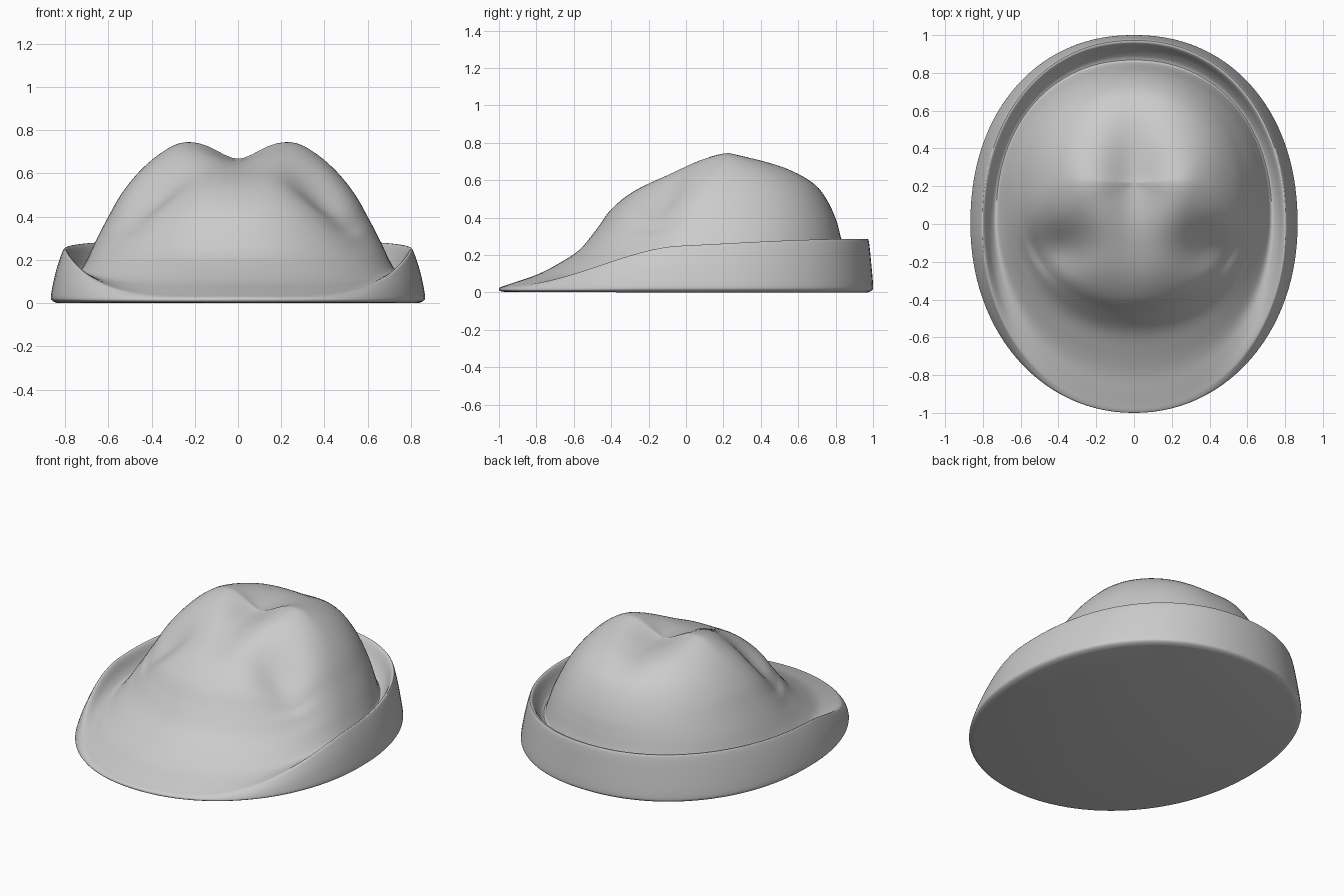
import bpy, bmesh, math

if "Cube" in bpy.data.objects:
    bpy.data.objects.remove(bpy.data.objects["Cube"])

# Profile rings: half width, front y, back y, then height at front, side, back
RINGS = [
    (.835, -.97, .97, .003, .000, .000),
    (.860, -.995, .995, .008, .012, .012),
    (.865, -1.0, 1.0, .016, .040, .040),
    (.842, -.998, .99, .024, .150, .160),
    (.812, -.99, .978, .029, .238, .272),
    (.800, -.98, .966, .033, .250, .286),
    (.786, -.955, .950, .041, .234, .272),
    (.762, -.89, .915, .063, .185, .215),
    (.730, -.79, .868, .098, .155, .175),
    (.700, -.68, .845, .155, .200, .225),
    (.655, -.57, .825, .228, .295, .310),
    (.600, -.48, .800, .338, .400, .400),
    (.540, -.40, .755, .450, .505, .500),
    (.460, -.28, .690, .555, .605, .590),
    (.370, -.13, .580, .645, .685, .665),
    (.270, .00, .460, .710, .742, .712),
    (.140, .11, .340, .742, .758, .740),
    (.000, .22, .220, .755, .755, .755),
]
SEG, STEP = 112, 4


def spline(p0, p1, p2, p3, t):
    return [.5 * (2*b + (c-a)*t + (2*a-5*b+4*c-d)*t*t + (3*b-a-3*c+d)*t**3)
            for a, b, c, d in zip(p0, p1, p2, p3)]


def gauss(x, y, cx, cy, sx, sy):
    return math.exp(-((x-cx)/sx)**2 - ((y-cy)/sy)**2)


def dents(x, y):
    # centre crease and the two front pinches
    d = .087 * gauss(x, y, 0, .2, .14, .36)
    return d + .085 * gauss(abs(x), y, .39, -.13, .16, .13)


def point(row, a):
    xh, yf, yb, zf, zs, zb = row
    c, s = math.cos(a), math.sin(a)
    e = .93 if s > 0 else .97
    cx = math.copysign(abs(c)**e, c)
    cy = math.copysign(abs(s)**e, s)
    w = math.sin(abs(s) * math.pi / 2)
    z = zs + (zb-zs)*w if s > 0 else zs + (zf-zs)*w**1.7
    x, y = xh * cx, (yf+yb)/2 + (yb-yf)/2 * cy
    return x, y, z


rows = []
for i in range(len(RINGS) - 1):
    p = [RINGS[min(max(i+k, 0), len(RINGS)-1)] for k in (-1, 0, 1, 2)]
    for j in range(STEP):
        rows.append((i, spline(*p, j / STEP)))

bm = bmesh.new()
loops = []
for i, row in rows:
    loop = []
    for k in range(SEG):
        x, y, z = point(row, 2 * math.pi * k / SEG)
        if i >= 9:
            z -= dents(x, y) * min(1, (i - 8) / 3)
        loop.append(bm.verts.new((x, y, max(z, 0))))
    loops.append(loop)

# Brim wall, rolled rim, gutter and crown
for lo, hi in zip(loops, loops[1:]):
    for k in range(SEG):
        n = (k + 1) % SEG
        bm.faces.new((lo[k], lo[n], hi[n], hi[k]))

# Crown tip and closed underside
tip = bm.verts.new((0, .22, .755 - dents(0, .22)))
for k in range(SEG):
    bm.faces.new((loops[-1][k], loops[-1][(k + 1) % SEG], tip))
bm.faces.new(loops[0][::-1])
bmesh.ops.recalc_face_normals(bm, faces=bm.faces)

mesh = bpy.data.meshes.new("hat")
bm.to_mesh(mesh)
bm.free()
hat = bpy.data.objects.new("hat", mesh)
bpy.context.collection.objects.link(hat)
bpy.context.view_layer.objects.active = hat
hat.select_set(True)
bpy.ops.object.shade_smooth_by_angle(angle=math.radians(50))
